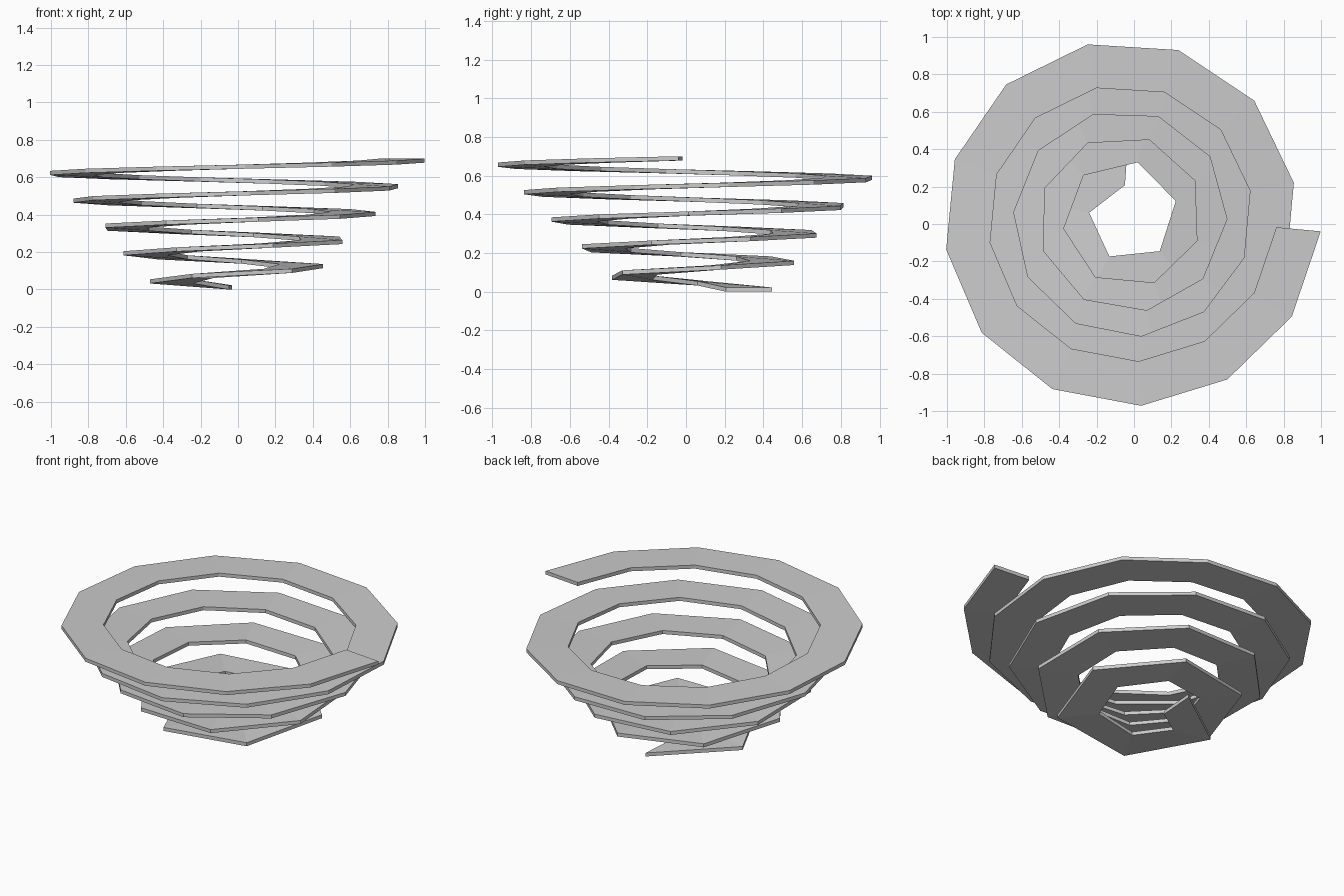
import bpy
import bmesh
import math
from mathutils import Vector

if "Cube" in bpy.data.objects:
    bpy.data.objects.remove(bpy.data.objects["Cube"], do_unlink=True)

# Spiral dimensions
CENTRE = Vector((-0.04, 0.036, 0))
R_START, R_END = 0.29, 0.922
WIDTH, THICK, HEIGHT = 0.238, 0.022, 0.70
START = math.radians(90)
SWEEP = math.radians(1706)
STEPS = 42
GROWTH = (R_END - R_START) / SWEEP


def angle_at(length):
    """Angle swept after travelling the given length along the spiral."""
    return (math.sqrt(R_START ** 2 + 2 * GROWTH * length) - R_START) / GROWTH


def section(bm, swept):
    """Flat rectangular cross-section, square to the spiral's path."""
    radius = R_START + GROWTH * swept
    a = START + swept
    mid = CENTRE + Vector((radius * math.cos(a), radius * math.sin(a), 0))
    mid.z = THICK / 2 + (HEIGHT - THICK) * swept / SWEEP
    tilt = a - math.atan2(GROWTH, radius)
    out = Vector((math.cos(tilt), math.sin(tilt), 0)) * WIDTH / 2
    up = Vector((0, 0, THICK / 2))
    return [bm.verts.new(mid + out * i + up * j)
            for i, j in ((-1, -1), (1, -1), (1, 1), (-1, 1))]


# Ribbon swept through equal lengths of the spiral
bm = bmesh.new()
total = R_START * SWEEP + GROWTH * SWEEP ** 2 / 2
rings = [section(bm, angle_at(total * k / STEPS)) for k in range(STEPS + 1)]
for a, b in zip(rings, rings[1:]):
    for k in range(4):
        n = (k + 1) % 4
        bm.faces.new((a[k], a[n], b[n], b[k]))
bm.faces.new(rings[0])
bm.faces.new(rings[-1])
bmesh.ops.recalc_face_normals(bm, faces=bm.faces)

mesh = bpy.data.meshes.new("spiral_ribbon")
bm.to_mesh(mesh)
bm.free()
ribbon = bpy.data.objects.new("spiral_ribbon", mesh)
bpy.context.collection.objects.link(ribbon)

# Plain grey finish
grey = bpy.data.materials.new("light_grey")
grey.use_nodes = True
colour = (0.6, 0.6, 0.6, 1)
grey.diffuse_color = colour
grey.node_tree.nodes["Principled BSDF"].inputs["Base Color"].default_value = colour
mesh.materials.append(grey)
